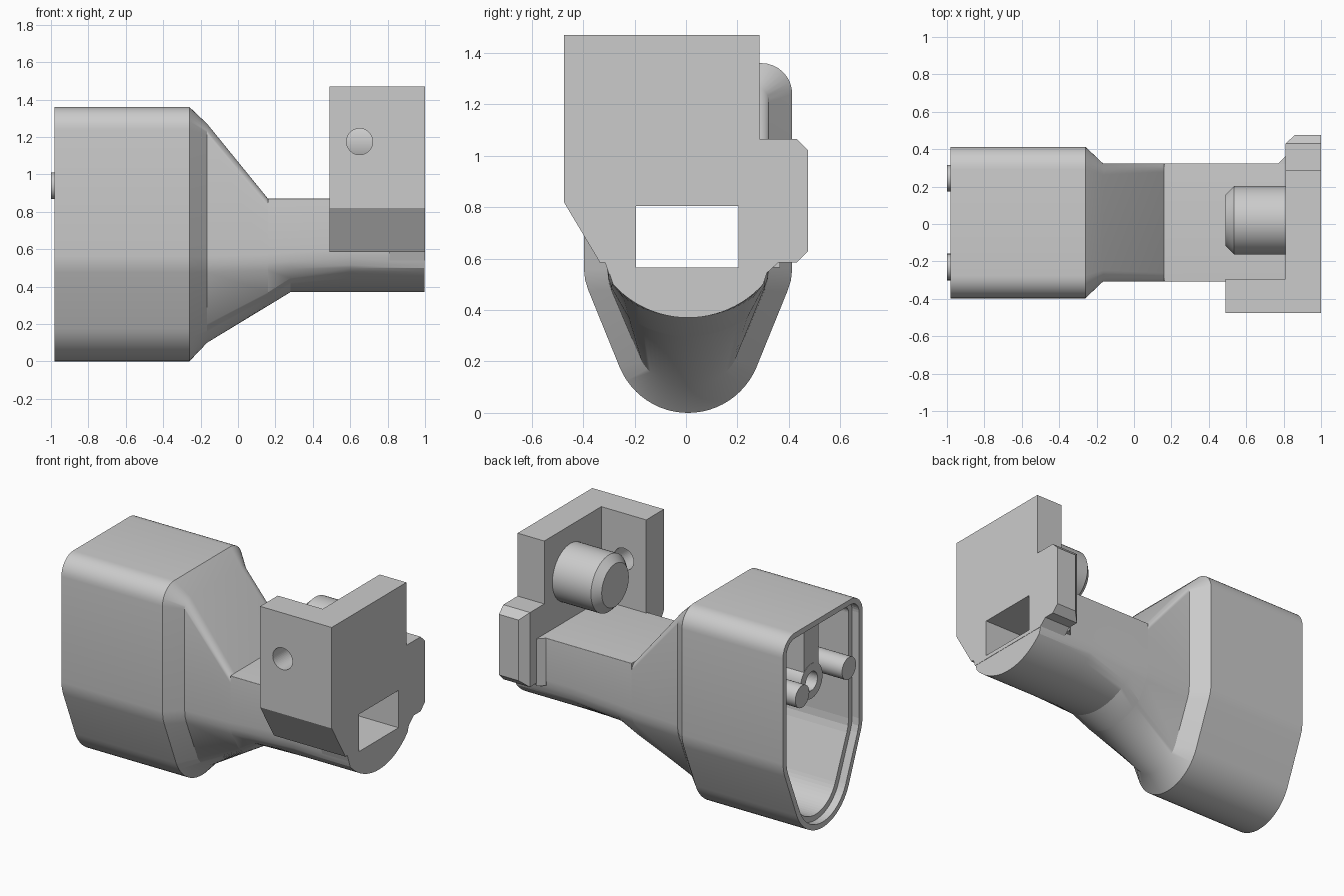
import bpy, bmesh, math
from mathutils import Vector

if "Cube" in bpy.data.objects:
    bpy.data.objects.remove(bpy.data.objects["Cube"], do_unlink=True)

grey = bpy.data.materials.new("light_grey")
grey.use_nodes = True
tone = (0.6, 0.6, 0.6, 1)
grey.diffuse_color = tone
grey.node_tree.nodes["Principled BSDF"].inputs["Base Color"].default_value = tone
MID = 0.008  # y of the body's centre plane


def finish(name, bm, cutter=False):
    bmesh.ops.recalc_face_normals(bm, faces=bm.faces)
    mesh = bpy.data.meshes.new(name)
    bm.to_mesh(mesh)
    bm.free()
    ob = bpy.data.objects.new(name, mesh)
    bpy.context.collection.objects.link(ob)
    mesh.materials.append(grey)
    if cutter:
        ob.hide_render = True
        ob.hide_set(True)
    return ob


def smooth(ob, angle=25):
    bpy.ops.object.select_all(action='DESELECT')
    ob.select_set(True)
    bpy.context.view_layer.objects.active = ob
    bpy.ops.object.shade_smooth_by_angle(angle=math.radians(angle))


def loft(name, rings, cutter=False):
    bm = bmesh.new()
    rows = [[bm.verts.new(p) for p in ring] for ring in rings]
    n = len(rows[0])
    for a, b in zip(rows, rows[1:]):
        for i in range(n):
            bm.faces.new((a[i], a[(i + 1) % n], b[(i + 1) % n], b[i]))
    bm.faces.new(rows[0])
    bm.faces.new(rows[-1])
    return finish(name, bm, cutter)


def prism(name, profile, axis, lo, hi, cutter=False):
    """Extrude a yz profile along x, or an xy profile along z."""
    def place(p, t):
        return (t, *p) if axis == 'x' else (*p, t)
    return loft(name, [[place(p, t) for p in profile] for t in (lo, hi)], cutter)


def rod(name, start, end, r, tip=0, cutter=False):
    """Cylinder between two points, with an optional chamfer at the end."""
    start, end = Vector(start), Vector(end)
    d = (end - start).normalized()
    u = d.orthogonal().normalized()
    v = d.cross(u)
    stations = [(start, r), (end - d * tip, r)]
    if tip:
        stations.append((end, r - tip))
    turns = [math.tau * i / 48 for i in range(48)]
    return loft(name, [[c + (u * math.cos(t) + v * math.sin(t)) * q for t in turns]
                       for c, q in stations], cutter)


def cut(ob, *cutters):
    for c in cutters:
        m = ob.modifiers.new("cut", 'BOOLEAN')
        m.object, m.operation, m.solver = c, 'DIFFERENCE', 'EXACT'


def section(x, hw, top, r, b, by, bz, sz, d=0):
    """Keel-shaped cross-section: rounded bottom, sloped flanks, rounded top."""
    hw, top, b, by, bz = hw - d, top - d, b + d, by - 0.93 * d, bz + 0.37 * d
    r = max(r - d, 0.002)
    h = bz - b
    rad = (by * by + h * h) / (2 * h)
    half = 2 * math.atan(h / by)
    side = [(rad * math.sin(half * i / 12), b + rad * (1 - math.cos(half * i / 12)))
            for i in range(13)]
    side += [(hw - 0.018, sz - 0.045), (hw - 0.005, sz - 0.005), (hw, sz + 0.04)]
    side += [(hw - r + r * math.cos(t), top - r + r * math.sin(t))
             for t in (math.pi / 2 * i / 8 for i in range(9))]
    pts = side + [(-y, z) for y, z in reversed(side[1:])]
    return [(x, MID + y, z) for y, z in pts]


# Hollow head, tapered neck and bar as one shell
head = (0.405, 1.36, 0.12, 0, 0.265, 0.175, 0.52)
body = loft("body", [
    section(-0.98, *head),
    section(-0.26, *head),
    section(-0.165, 0.315, 1.27, 0.06, 0.1, 0.18, 0.2, 0.52),
    section(0.16, 0.315, 0.87, 0.045, 0.297, 0.23, 0.37, 0.53),
    section(0.162, 0.315, 0.87, 0.002, 0.298, 0.23, 0.37, 0.53),
    section(0.28, 0.315, 0.87, 0.002, 0.37, 0.25, 0.445, 0.54),
    section(0.6, 0.315, 0.87, 0.002, 0.37, 0.292, 0.5, 0.56),
    section(0.998, 0.315, 0.87, 0.002, 0.37, 0.292, 0.5, 0.56)])
cavity = loft("cavity_cutter", [
    section(-1.1, *head, 0.035), section(-0.93, *head, 0.035),
    section(-0.929, *head, 0.07), section(-0.3, *head, 0.07)], True)
slot = prism("slot_cutter", [(-0.195, 0.565), (0.205, 0.565), (0.205, 0.805),
                             (-0.195, 0.805)], 'x', -0.4, 1.1, True)
cut(body, cavity, slot)
smooth(body)

# End plate with side tab
plate = prism("end_plate", [
    (-0.475, 1.47), (0.285, 1.47), (0.285, 1.065), (0.43, 1.065), (0.475, 1.02),
    (0.475, 0.63), (0.43, 0.585), (0.36, 0.585), (0.31, 0.54), (-0.3, 0.54),
    (-0.315, 0.585), (-0.335, 0.585), (-0.475, 0.82)], 'x', 0.81, 1)
bm = bmesh.new()
bm.from_mesh(plate.data)
bmesh.ops.bisect_plane(bm, geom=bm.verts[:] + bm.edges[:] + bm.faces[:],
                       plane_co=(0.81, 0.43, 0), plane_no=(-0.045, 0.05, 0),
                       clear_outer=True)
bmesh.ops.holes_fill(bm, edges=[e for e in bm.edges if e.is_boundary])
bmesh.ops.recalc_face_normals(bm, faces=bm.faces)
bm.to_mesh(plate.data)
bm.free()
cut(plate, slot)

# Small corner brace between bar and plate
prism("corner_brace", [(0.77, 0.3), (0.77, 0.323), (0.812, 0.365), (0.812, 0.3)],
      'z', 0.565, 0.87)

# Front flange with a cross hole
flange = prism("front_flange", [(-0.475, 1.47), (-0.295, 1.47), (-0.295, 0.585),
                                (-0.335, 0.585), (-0.475, 0.82)], 'x', 0.49, 0.999)
cut(flange, rod("hole_cutter", (0.65, -0.6, 1.175), (0.65, -0.2, 1.175), 0.07, cutter=True))
smooth(flange)

# Chamfered peg on the plate
smooth(rod("peg", (0.82, 0.02, 1.17), (0.49, 0.02, 1.17), 0.183, 0.045))

# Posts, screw boss and rib inside the head
for side, y in (("left", 0.245), ("right", -0.23)):
    smooth(rod(side + "_post", (-0.28, y, 0.938), (-1, y, 0.938), 0.071))
boss_z = 0.92
bore = rod("bore_cutter", (-1, MID, boss_z), (-0.4, MID, boss_z), 0.06, cutter=True)
boss = rod("screw_boss", (-0.28, MID, boss_z), (-0.9, MID, boss_z), 0.112)
rib = prism("boss_rib", [(MID - 0.075, boss_z + 0.07), (MID + 0.075, boss_z + 0.07),
                         (MID + 0.075, 1.31), (MID - 0.075, 1.31)], 'x', -0.898, -0.28)
cut(boss, bore)
smooth(boss)
